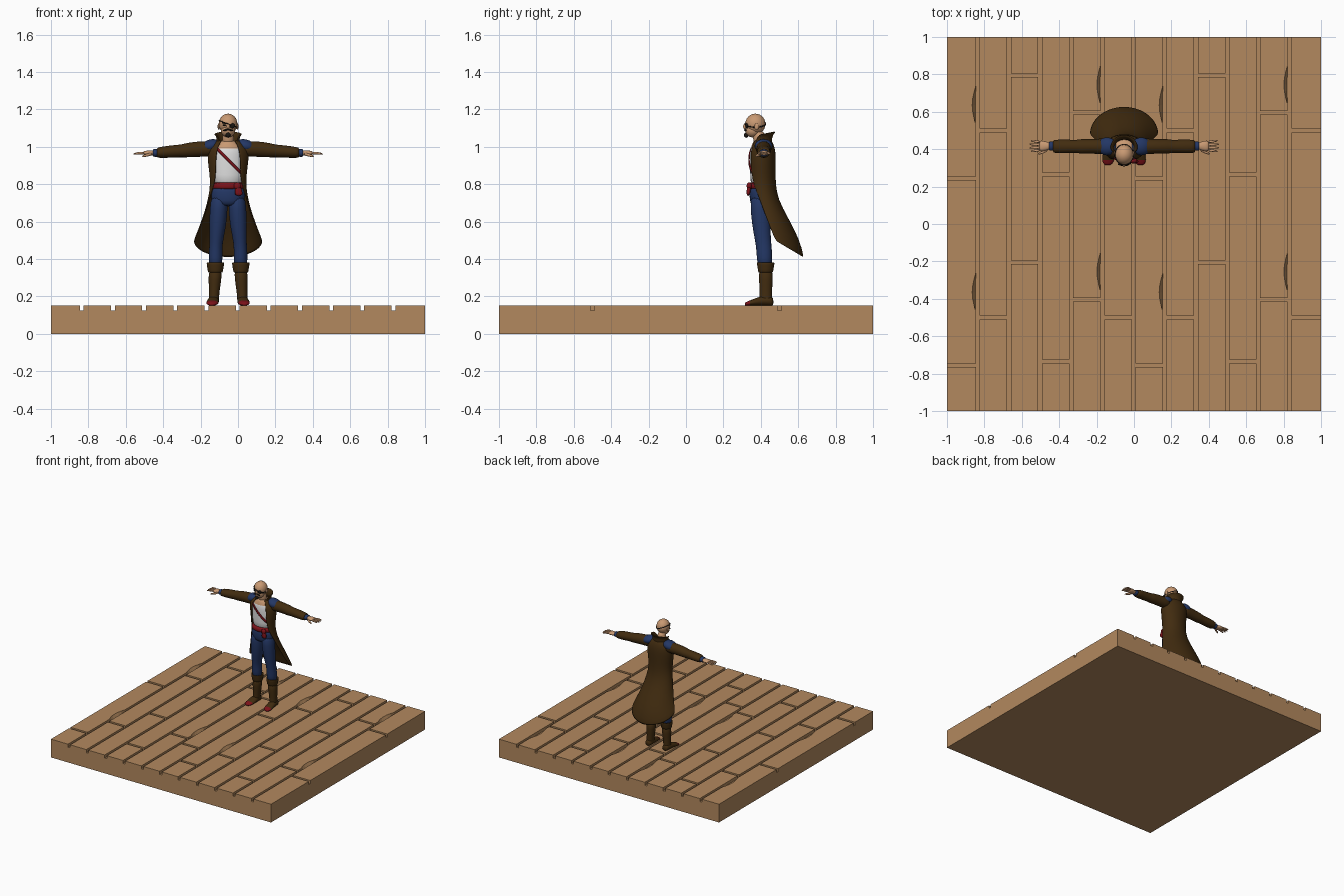
import bpy, bmesh
from math import sin, cos, pi, radians, sqrt
from mathutils import Matrix, Euler, Vector

cube = bpy.data.objects.get("Cube")
if cube:
    bpy.data.objects.remove(cube, do_unlink=True)

OFFSET = Vector((-0.053, 0, 0))   # the figure stands left of the deck's middle


def material(name, rgb):
    m = bpy.data.materials.new(name)
    m.use_nodes = True
    m.diffuse_color = (*rgb, 1)
    for node in m.node_tree.nodes:
        if node.type == 'BSDF_PRINCIPLED':
            node.inputs["Base Color"].default_value = (*rgb, 1)
            node.inputs["Roughness"].default_value = 0.8
    return m


WOOD = material("wood", (0.45, 0.25, 0.113))
BROWN = material("coat_brown", (0.054, 0.025, 0.005))
BLUE = material("cloth_blue", (0.017, 0.038, 0.13))
WHITE = material("shirt_white", (0.75, 0.75, 0.75))
RED = material("sash_red", (0.2, 0.006, 0.01))
SKIN = material("skin", (0.58, 0.32, 0.17))
BLACK = material("black", (0.01, 0.008, 0.006))


def finish(name, bm, mats, smooth=True, subsurf=0, thick=0, rule=None, offset=OFFSET):
    bmesh.ops.recalc_face_normals(bm, faces=bm.faces)
    for f in bm.faces:
        f.smooth = smooth
        if rule:
            f.material_index = int(rule(f.calc_center_median()))
    bmesh.ops.translate(bm, verts=bm.verts, vec=offset)
    me = bpy.data.meshes.new(name)
    bm.to_mesh(me)
    bm.free()
    for m in mats:
        me.materials.append(m)
    ob = bpy.data.objects.new(name, me)
    bpy.context.collection.objects.link(ob)
    if thick:
        mod = ob.modifiers.new("thickness", 'SOLIDIFY')
        mod.thickness, mod.offset = thick, 0
    if subsurf:
        mod = ob.modifiers.new("smooth", 'SUBSURF')
        mod.levels = mod.render_levels = subsurf
    return ob


def bridge(bm, rings, closed):
    for a, b in zip(rings, rings[1:]):
        for i in range(len(a) if closed else len(a) - 1):
            j = (i + 1) % len(a)
            bm.faces.new((a[i], a[j], b[j], b[i]))


def loft(name, rows, mats, axis='z', n=16, rule=None):
    """Rows are centre x, y, z and the two radii across the axis."""
    bm = bmesh.new()
    rings = []
    for x, y, z, p, q in rows:
        ring = []
        for i in range(n):
            u, v = p * cos(2 * pi * i / n), q * sin(2 * pi * i / n)
            d = {'x': (0, u, v), 'y': (u, 0, v), 'z': (u, v, 0)}[axis]
            ring.append(bm.verts.new((x + d[0], y + d[1], z + d[2])))
        rings.append(ring)
    bridge(bm, rings, True)
    bm.faces.new(rings[0])
    bm.faces.new(rings[-1])
    return finish(name, bm, mats, subsurf=1, rule=rule)


def shell(name, rows, mat, n=28):
    """Open wrap: height, slope to the back, half width, centre y, depth, opening angle."""
    bm = bmesh.new()
    rings = []
    for z, s, w, yc, d, ang in rows:
        angles = [radians(ang) * (2 * i / n - 1) for i in range(n + 1)]
        rings.append([bm.verts.new((w * sin(a), yc + d * cos(a), z + s * cos(a))) for a in angles])
    bridge(bm, rings, False)
    return finish(name, bm, [mat], subsurf=1, thick=0.008)


def ball(name, c, r, mat, rot=(0, 0, 0)):
    bm = bmesh.new()
    bmesh.ops.create_uvsphere(bm, u_segments=20, v_segments=12, radius=1,
                              matrix=Matrix.LocRotScale(Vector(c), Euler(rot), Vector(r)))
    return finish(name, bm, [mat])


# Deck base
bm = bmesh.new()
bmesh.ops.create_cube(bm, size=1, matrix=Matrix.LocRotScale(
    Vector((0, 0, 0.0625)), None, Vector((2, 2, 0.125))))
finish("deck_base", bm, [WOOD], smooth=False, offset=Vector())

# Planks with staggered joints and a few chipped edges
bm = bmesh.new()
joints = (0.245, 0.5, 0.795, 0.265, 0.595, 0.5)
chips = {0: 0.285, 4: 0.045}
gap = 0.01
for i in range(12):
    x0 = -1 if i == 0 else -1.002 + i / 6 + gap
    x1 = 1 if i == 11 else -1.002 + (i + 1) / 6 - gap
    j = joints[i % 6]
    ends = (-1 - gap, j - 1, j, 1 + gap)
    for k in range(3):
        y0, y1 = ends[k] + gap, ends[k + 1] - gap
        edge = [(x1, y0, 0)]
        if k and i % 6 in chips:
            start = ends[k] + chips[i % 6]
            edge += [(x1, start + 0.21 * t / 6, 0.02 * sin(pi * t / 6)) for t in range(7)]
        outline = edge + [(x1, y1, 0), (x0, y1, 0), (x0, y0, 0)]
        low = [bm.verts.new((x, y, 0.12)) for x, y, c in outline]
        top = [bm.verts.new((x - c, y, 0.15)) for x, y, c in outline]
        bridge(bm, [low, top], True)
        bm.faces.new(low)
        bm.faces.new(top)
finish("planks", bm, [WOOD], smooth=False, offset=Vector())

# Shirt with bare upper chest, neck, hips
loft("shirt", [(0, .405, .78, .082, .06), (0, .405, .85, .088, .062), (0, .405, .92, .092, .064),
               (0, .405, .965, .092, .064), (0, .405, .99, .085, .06), (0, .403, 1.02, .055, .048),
               (0, .40, 1.035, .035, .035)], [WHITE, SKIN], n=24, rule=lambda c: c.z > 0.98)
loft("neck", [(0, .40, 1.0, .036, .036), (0, .392, 1.04, .031, .033), (0, .385, 1.09, .031, .034)], [SKIN])
loft("hips", [(0, .402, .80, .084, .06), (0, .40, .76, .091, .062), (0, .40, .71, .092, .06),
              (0, .40, .68, .07, .05)], [BLUE], n=20)

# Chest strap laid over the shirt
bm = bmesh.new()
pairs = []
for i in range(11):
    t = i / 10
    x, z = -0.055 + 0.12 * t, 0.985 - 0.12 * t
    y = 0.403 - 0.066 * sqrt(1 - (x / 0.094) ** 2)
    pairs.append([bm.verts.new((x, y, z + h)) for h in (-0.01, 0.01)])
bridge(bm, pairs, False)
finish("chest_strap", bm, [RED], thick=0.006)

# Sash, knot and hanging end
loft("sash", [(0, .403, z, .089 + b, .068 + b) for z, b in
              ((.772, 0), (.78, .003), (.80, .003), (.812, -.002))], [RED], n=24)
ball("sash_knot", (0.05, 0.338, 0.79), (0.02, 0.014, 0.02), RED)
loft("sash_end", [(.05, .34, .80, .012, .01), (.055, .335, .77, .02, .012),
                  (.058, .332, .735, .026, .009)], [RED], n=10)

# Long coat and stand-up collar
shell("coat", [(1.035, 0, .05, .405, .046, 140), (1.012, 0, .09, .407, .058, 148),
               (.98, 0, .107, .406, .068, 147), (.93, 0, .106, .404, .073, 143),
               (.86, 0, .096, .404, .071, 138), (.80, 0, .092, .405, .071, 128),
               (.73, -.01, .102, .415, .072, 112), (.645, -.03, .124, .432, .112, 97),
               (.56, -.06, .155, .457, .148, 92), (.495, -.088, .184, .48, .147, 90)], BROWN)
shell("collar", [(1.0, .01, .062, .405, .052, 140), (1.04, .01, .056, .405, .05, 128),
                 (1.062, .012, .063, .41, .058, 115), (1.068, .012, .072, .412, .064, 105)], BROWN)

# Head and face
ball("head", (0, .371, 1.122), (.05, .054, .055), SKIN)
ball("jaw", (0, .356, 1.088), (.038, .04, .038), SKIN)
ball("nose", (0, .317, 1.108), (.008, .012, .014), SKIN)
ball("eye", (-.02, .322, 1.115), (.009, .006, .005), BLACK)
ball("eyebrow", (-.02, .32, 1.126), (.014, .006, .003), BLACK, (0, .2, 0))
ball("eye_patch", (.022, .325, 1.112), (.016, .008, .014), BLACK)
ball("goatee", (0, .322, 1.062), (.013, .012, .014), BLACK)
for side, word in ((1, "left"), (-1, "right")):
    ball(word + "_moustache", (side * .012, .319, 1.09), (.017, .008, .005), BLACK, (0, side * .3, 0))
    ball(word + "_ear", (side * .05, .378, 1.108), (.006, .012, .017), SKIN)
bm = bmesh.new()
tilt = Euler((0, 0.35, 0)).to_matrix()
rings = []
for i in range(32):
    a = 2 * pi * i / 32
    rings.append([bm.verts.new(Vector((0, .371, 1.122)) +
                  tilt @ Vector((.0515 * cos(a), .0555 * sin(a), h))) for h in (-.003, .003)])
bridge(bm, rings + rings[:1], False)
finish("patch_band", bm, [BLACK], thick=0.003)

# Arms and legs, one set per side
for s, word in ((1, "left"), (-1, "right")):
    loft(word + "_sleeve", [(s * x, .415, z, p, q) for x, z, p, q in (
        (.06, .985, .045, .04), (.12, .99, .043, .043), (.19, .985, .038, .041),
        (.235, .98, .041, .038), (.25, .978, .034, .034), (.31, .974, .038, .034),
        (.37, .969, .036, .029), (.382, .968, .034, .027))], [BROWN], 'x')
    ball(word + "_shoulder_cap", (s * .092, .415, 1.005), (.055, .048, .034), BLUE, (0, s * .25, 0))
    loft(word + "_cuff", [(s * x, .416, .967, .025, .021) for x in (.37, .38, .395, .403)], [BLUE], 'x')
    loft(word + "_palm", [(s * x, .417, .966, p, q) for x, p, q in (
        (.39, .018, .014), (.41, .022, .015), (.435, .031, .014), (.455, .03, .011))], [SKIN], 'x', 12)
    for k in range(4):
        f = k - 1.5
        tip = .513 - .008 * abs(f)
        loft(f"{word}_finger_{k + 1}", [
            (s * .445, .417 + f * .014, .965, .008, .008),
            (s * .48, .417 + f * .017, .967, .007, .007),
            (s * tip, .417 + f * .02, .96, .005, .005)], [SKIN], 'x', 8)
    loft(word + "_thumb", [(s * .405, .40, .962, .01, .01), (s * .43, .385, .956, .009, .009),
                           (s * .462, .374, .948, .006, .006)], [SKIN], 'x', 8)

    loft(word + "_trouser_leg", [(s * x, y, z, p, q) for x, y, z, p, q in (
        (.046, .40, .75, .044, .055), (.05, .398, .67, .049, .055), (.055, .403, .58, .046, .05),
        (.062, .41, .51, .038, .044), (.066, .417, .46, .035, .042), (.067, .42, .41, .039, .043),
        (.067, .422, .35, .034, .038))], [BLUE])
    loft(word + "_boot_top", [(s * .068, .426, z, p, p) for z, p in (
        (.325, .036), (.33, .041), (.36, .045), (.378, .049), (.384, .044), (.37, .036))], [BROWN])
    loft(word + "_boot_shaft", [(s * x, .427, z, p, q) for x, z, p, q in (
        (.068, .35, .037, .039), (.07, .29, .035, .038), (.074, .23, .029, .033),
        (.076, .19, .028, .034), (.077, .155, .028, .036))], [BROWN])
    loft(word + "_boot_foot", [(s * x, y, .15 + h, p, h) for x, y, p, h in (
        (.077, .468, .018, .02), (.077, .455, .029, .026), (.079, .41, .031, .027),
        (.082, .37, .033, .02), (.085, .34, .033, .014), (.087, .325, .026, .011),
        (.088, .314, .014, .008))], [BROWN, RED], 'y', rule=lambda c: c.y < 0.335)
